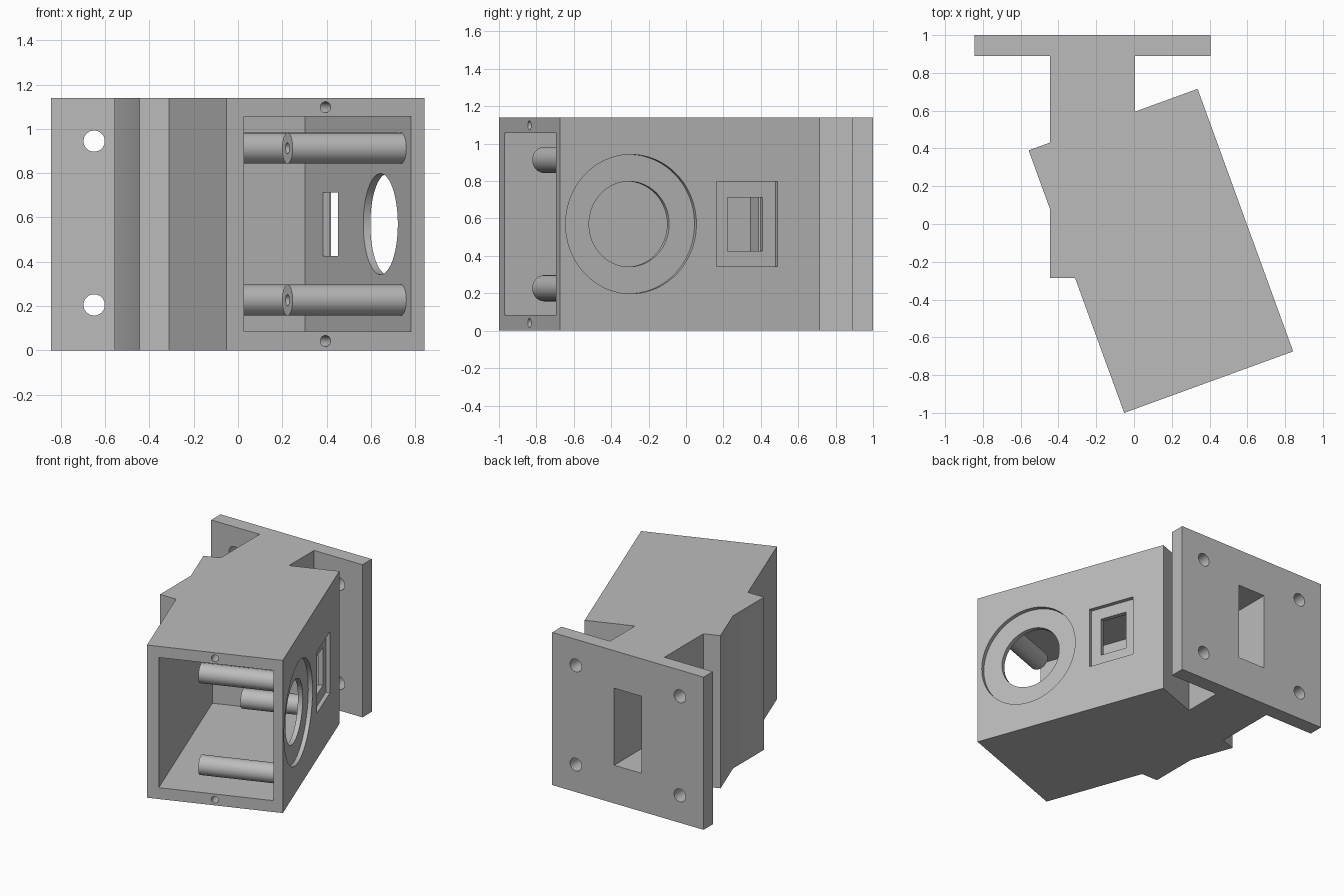
import bpy
import bmesh
from math import radians
from mathutils import Matrix, Vector

cube = bpy.data.objects.get("Cube")
if cube:
    bpy.data.objects.remove(cube, do_unlink=True)

HEIGHT = 1.14
MID = HEIGHT / 2
WIDTH, LENGTH = 0.952, 1.479            # angled box
INNER_L, INNER_R = 0.083, 0.888         # cavity side walls, across the box
FLANGE_X = -0.22                        # flange centre

# Box frame: x runs across the box, y runs from its open end to its back
BOX = Matrix.Translation((-0.052, -1, 0)) @ Matrix.Rotation(radians(20), 4, 'Z')
WORLD = Matrix.Identity(4)

grey = bpy.data.materials.new("plain grey")
grey.use_nodes = True
grey.diffuse_color = (0.5, 0.5, 0.5, 1)
grey.node_tree.nodes["Principled BSDF"].inputs["Base Color"].default_value = (0.5, 0.5, 0.5, 1)


def make_object(name, bm, frame=WORLD):
    bmesh.ops.transform(bm, matrix=frame, verts=bm.verts)
    bmesh.ops.recalc_face_normals(bm, faces=bm.faces)
    mesh = bpy.data.meshes.new(name)
    bm.to_mesh(mesh)
    bm.free()
    mesh.materials.append(grey)
    obj = bpy.data.objects.new(name, mesh)
    bpy.context.collection.objects.link(obj)
    return obj


def block(name, low, high, frame=WORLD):
    low, high = Vector(low), Vector(high)
    bm = bmesh.new()
    bmesh.ops.create_cube(bm, size=1)
    bmesh.ops.scale(bm, vec=high - low, verts=bm.verts)
    bmesh.ops.translate(bm, vec=(low + high) / 2, verts=bm.verts)
    return make_object(name, bm, frame)


def rod(name, start, end, radius, frame=WORLD, sides=48):
    start, end = Vector(start), Vector(end)
    axis = end - start
    bm = bmesh.new()
    bmesh.ops.create_cone(bm, cap_ends=True, segments=sides, radius1=radius,
                          radius2=radius, depth=axis.length)
    turn = axis.to_track_quat('Z', 'Y').to_matrix().to_4x4()
    place = Matrix.Translation((start + end) / 2) @ turn
    bmesh.ops.transform(bm, matrix=place, verts=bm.verts)
    return make_object(name, bm, frame)


def carve(target, cutter):
    cutter.hide_render = True
    mod = target.modifiers.new("cut", 'BOOLEAN')
    mod.operation = 'DIFFERENCE'
    mod.solver = 'EXACT'
    mod.object = cutter
    bpy.context.view_layer.objects.active = target
    bpy.ops.object.modifier_apply(modifier=mod.name)
    bpy.data.objects.remove(cutter, do_unlink=True)


# Housing: angled box, straight neck and end flange as one extruded outline
corner = [(BOX @ Vector((x, y, 0))).to_2d()
          for x, y in ((0, 0), (WIDTH, 0), (WIDTH, LENGTH), (0, LENGTH))]


def on_line(a, b, x=None, y=None):
    t = (x - a.x) / (b.x - a.x) if x is not None else (y - a.y) / (b.y - a.y)
    return a.lerp(b, t)


NECK_L, NECK_R, NECK_Y = -0.445, 0.005, -0.285
FLANGE_L, FLANGE_R, FLANGE_Y = -0.845, 0.405, 0.89
front_left, front_right, back_right, back_left = corner
outline = [
    front_left, front_right, back_right,
    on_line(back_left, back_right, x=NECK_R),
    (NECK_R, FLANGE_Y), (FLANGE_R, FLANGE_Y), (FLANGE_R, 1),
    (FLANGE_L, 1), (FLANGE_L, FLANGE_Y), (NECK_L, FLANGE_Y),
    on_line(back_left, back_right, x=NECK_L),
    back_left,
    on_line(front_left, back_left, x=NECK_L),
    (NECK_L, NECK_Y),
    on_line(front_left, back_left, y=NECK_Y),
]
bm = bmesh.new()
base = bm.faces.new([bm.verts.new((p[0], p[1], 0)) for p in outline])
top = bmesh.ops.extrude_face_region(bm, geom=[base])["geom"]
bmesh.ops.translate(bm, vec=(0, 0, HEIGHT),
                    verts=[v for v in top if isinstance(v, bmesh.types.BMVert)])
housing = make_object("housing", bm)

# Main cavity, open at the front, and the channel through neck and flange
carve(housing, block("cavity", (INNER_L, -0.1, 0.085), (INNER_R, 1.4, 1.057), BOX))
carve(housing, block("channel", (FLANGE_X - 0.113, 0.3, 0.285),
                     (FLANGE_X + 0.113, 1.1, 0.86)))

# Round port and square window in the side wall, each with a shallow recess
RECESS = WIDTH - 0.03
PORT_Y, WINDOW_Y = 0.405, 1.064
carve(housing, rod("port_recess", (RECESS, PORT_Y, MID), (1.1, PORT_Y, MID), 0.372, BOX, 96))
carve(housing, rod("port", (0.8, PORT_Y, MID), (1.1, PORT_Y, MID), 0.228, BOX, 96))
for name, depth, half_y, half_z in (("window_recess", RECESS, 0.173, 0.228),
                                    ("window", 0.8, 0.099, 0.143)):
    carve(housing, block(name, (depth, WINDOW_Y - half_y, MID - half_z),
                         (1.1, WINDOW_Y + half_y, MID + half_z), BOX))

# Flange bolt holes and front rim screw holes
for side in (-1, 1):
    for level in (-1, 1):
        x, z = FLANGE_X + side * 0.43, MID + 0.005 + level * 0.37
        carve(housing, rod("bolt_hole", (x, 0.8, z), (x, 1.1, z), 0.048))
    z = MID + side * 0.528
    carve(housing, rod("screw_hole", (WIDTH / 2, -0.1, z), (WIDTH / 2, 0.2, z), 0.025, BOX, 24))

# Four bored mounting posts standing on the inside of the side wall
parts = [housing]
for place, y in (("front", 0.135), ("back", 1.235)):
    for level, z in (("lower", MID - 0.343), ("upper", MID + 0.343)):
        post = rod(f"{place}_{level}_post", (0.342, y, z), (INNER_R + 0.01, y, z), 0.07, BOX)
        carve(post, rod("bore", (0.2, y, z), (0.55, y, z), 0.025, BOX, 24))
        parts.append(post)

# Smooth the round walls, keep the edges sharp
bpy.ops.object.select_all(action='DESELECT')
for part in parts:
    part.select_set(True)
bpy.context.view_layer.objects.active = housing
bpy.ops.object.shade_smooth_by_angle(angle=radians(30))
